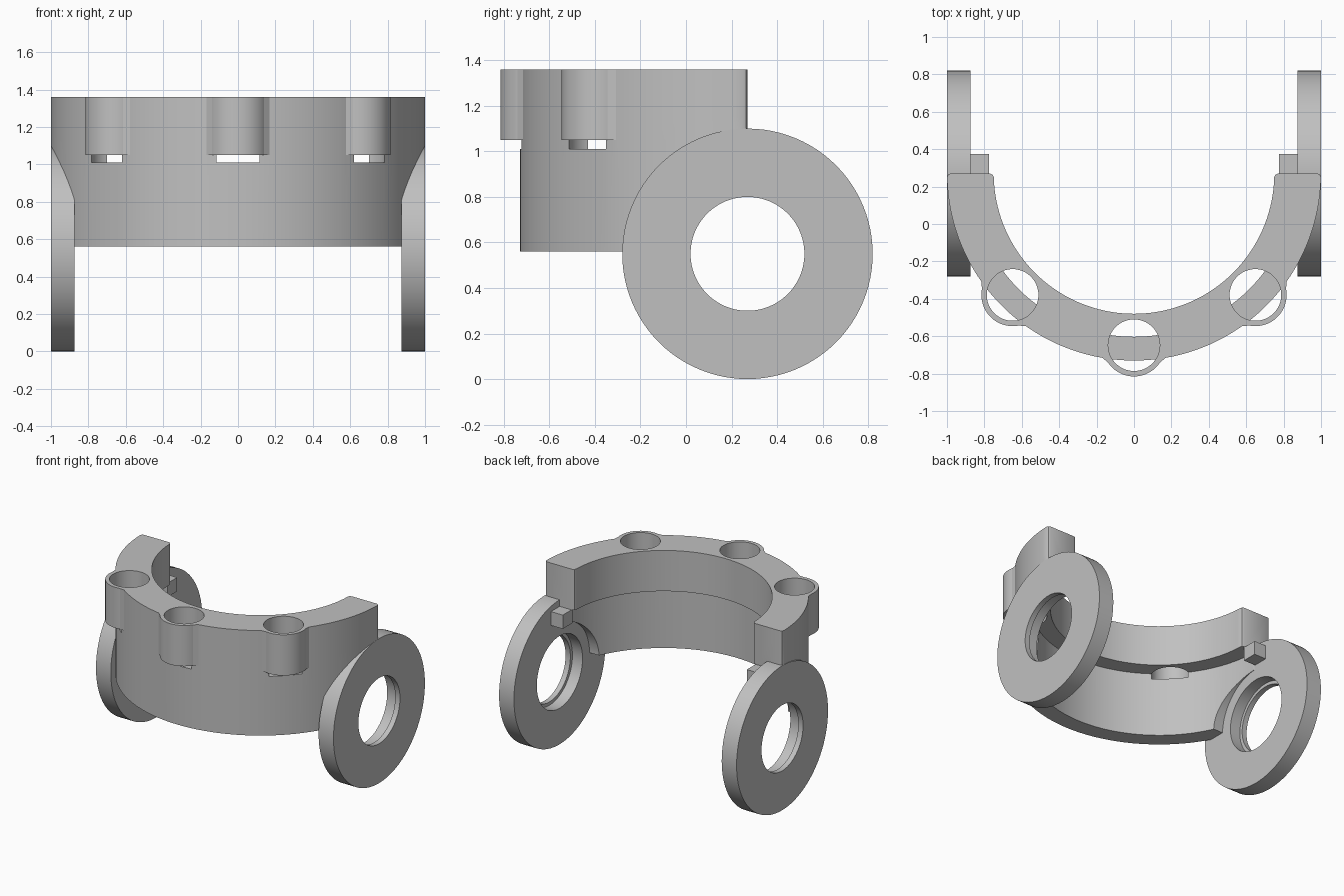
import bpy
import bmesh
from math import cos, sin, pi, radians
from mathutils import Matrix

if "Cube" in bpy.data.objects:
    bpy.data.objects.remove(bpy.data.objects["Cube"])

AXIS_Y = 0.27            # shared centre line of the collar and the side discs
TOP, LEDGE, BASE = 1.36, 1.05, 0.56
DISC_Z = 0.55

grey = bpy.data.materials.new("light_grey")
grey.use_nodes = True
grey.diffuse_color = (0.53, 0.53, 0.53, 1)
grey.node_tree.nodes["Principled BSDF"].inputs["Base Color"].default_value = grey.diffuse_color


def finish(name, bm):
    bmesh.ops.recalc_face_normals(bm, faces=bm.faces)
    mesh = bpy.data.meshes.new(name)
    bm.to_mesh(mesh)
    bm.free()
    obj = bpy.data.objects.new(name, mesh)
    bpy.context.collection.objects.link(obj)
    mesh.materials.append(grey)
    return obj


def prism(name, outline, z0, z1):
    """Extrude a flat outline upward from z0 to z1."""
    bm = bmesh.new()
    face = bm.faces.new([bm.verts.new((x, y, z0)) for x, y in outline])
    new = bmesh.ops.extrude_face_region(bm, geom=[face])["geom"]
    bmesh.ops.translate(bm, verts=[v for v in new if isinstance(v, bmesh.types.BMVert)],
                        vec=(0, 0, z1 - z0))
    return finish(name, bm)


def circle(cx, cy, r, n=64):
    return [(cx + r * cos(2 * pi * i / n), cy + r * sin(2 * pi * i / n)) for i in range(n)]


def half_ring(outer, inner, n=72, soft=0.02):
    """Front half of a ring with softened corners at both ends."""
    def arc(r, sign):
        d = soft / r
        pts = [(r * cos(a), -r * sin(a))
               for a in (d + (pi - 2 * d) * i / n for i in range(n + 1))]
        mid, end = soft * 0.3, soft
        near = [(r - sign * end, 0), (r - sign * mid, -mid)]
        return near + pts + [(-x, y) for x, y in reversed(near)]
    loop = arc(outer, 1) + arc(inner, -1)[::-1]
    return [(x, y + AXIS_Y) for x, y in loop]


def lathe_x(name, profile, n=96):
    """Spin a closed (x, radius) profile around the disc axis."""
    bm = bmesh.new()
    rings = [[bm.verts.new((x, AXIS_Y + r * cos(2 * pi * i / n), DISC_Z + r * sin(2 * pi * i / n)))
              for x, r in profile] for i in range(n)]
    m = len(profile)
    for i in range(n):
        a, b = rings[i], rings[(i + 1) % n]
        for j in range(m):
            k = (j + 1) % m
            bm.faces.new((a[j], a[k], b[k], b[j]))
    return finish(name, bm)


def box(name, lo, hi):
    return prism(name, [(lo[0], lo[1]), (hi[0], lo[1]), (hi[0], hi[1]), (lo[0], hi[1])], lo[2], hi[2])


def combine(target, tool, operation):
    tool.hide_render = True
    mod = target.modifiers.new("combine", "BOOLEAN")
    mod.operation, mod.solver, mod.object = operation, "EXACT", tool
    bpy.context.view_layer.objects.active = target
    bpy.ops.object.modifier_apply(modifier=mod.name)
    bpy.data.objects.remove(tool)


def mirror_x(obj):
    mod = obj.modifiers.new("mirror", "MIRROR")
    mod.use_mirror_merge = False
    bpy.context.view_layer.objects.active = obj
    bpy.ops.object.modifier_apply(modifier=mod.name)


# Lower wall, opened at both ends around the disc axis
collar = prism("collar", half_ring(1.0, 0.873), BASE, LEDGE + 0.1)
bm = bmesh.new()
bmesh.ops.create_cone(bm, cap_ends=True, segments=96, radius1=0.36, radius2=0.36, depth=3,
                      matrix=Matrix.Translation((0, AXIS_Y, DISC_Z)) @ Matrix.Rotation(pi / 2, 4, "Y"))
combine(collar, finish("port_cutter", bm), "DIFFERENCE")

# Thick upper band
combine(collar, prism("upper_band", half_ring(1.0, 0.75), LEDGE, TOP), "UNION")

# Three tubular bosses with flared roots, then their bores
angles = [radians(a) for a in (-135, -90, -45)]
for a in angles:
    cx, cy = 0.918 * cos(a), AXIS_Y + 0.918 * sin(a)
    combine(collar, prism("boss", circle(cx, cy, 0.167), LEDGE, TOP), "UNION")
    root = [(0.95, -0.168), (0.986, -0.168), (1.01, -0.14), (1.01, 0.14), (0.986, 0.168), (0.95, 0.168)]
    flare = [(u * cos(a) - v * sin(a), AXIS_Y + u * sin(a) + v * cos(a)) for u, v in root]
    combine(collar, prism("boss_flare", flare, LEDGE, TOP), "UNION")
for a in angles:
    cx, cy = 0.918 * cos(a), AXIS_Y + 0.918 * sin(a)
    combine(collar, prism("bore_cutter", circle(cx, cy, 0.138), 1.01, TOP + 0.1), "DIFFERENCE")

# Side discs, counterbored from the inside
discs = lathe_x("side_discs", [(0.875, 0.55), (1.0, 0.55), (1.0, 0.25),
                               (0.96, 0.25), (0.96, 0.275), (0.875, 0.275)])
mirror_x(discs)

# Small stop blocks on the inner faces of the discs
stops = box("stop_blocks", (0.775, AXIS_Y - 0.01, 0.945), (0.88, 0.375, LEDGE))
mirror_x(stops)

# Smooth curved walls, keep edges crisp
bpy.ops.object.select_all(action="DESELECT")
for obj in (collar, discs, stops):
    obj.select_set(True)
bpy.context.view_layer.objects.active = collar
bpy.ops.object.shade_smooth_by_angle(angle=radians(30))
